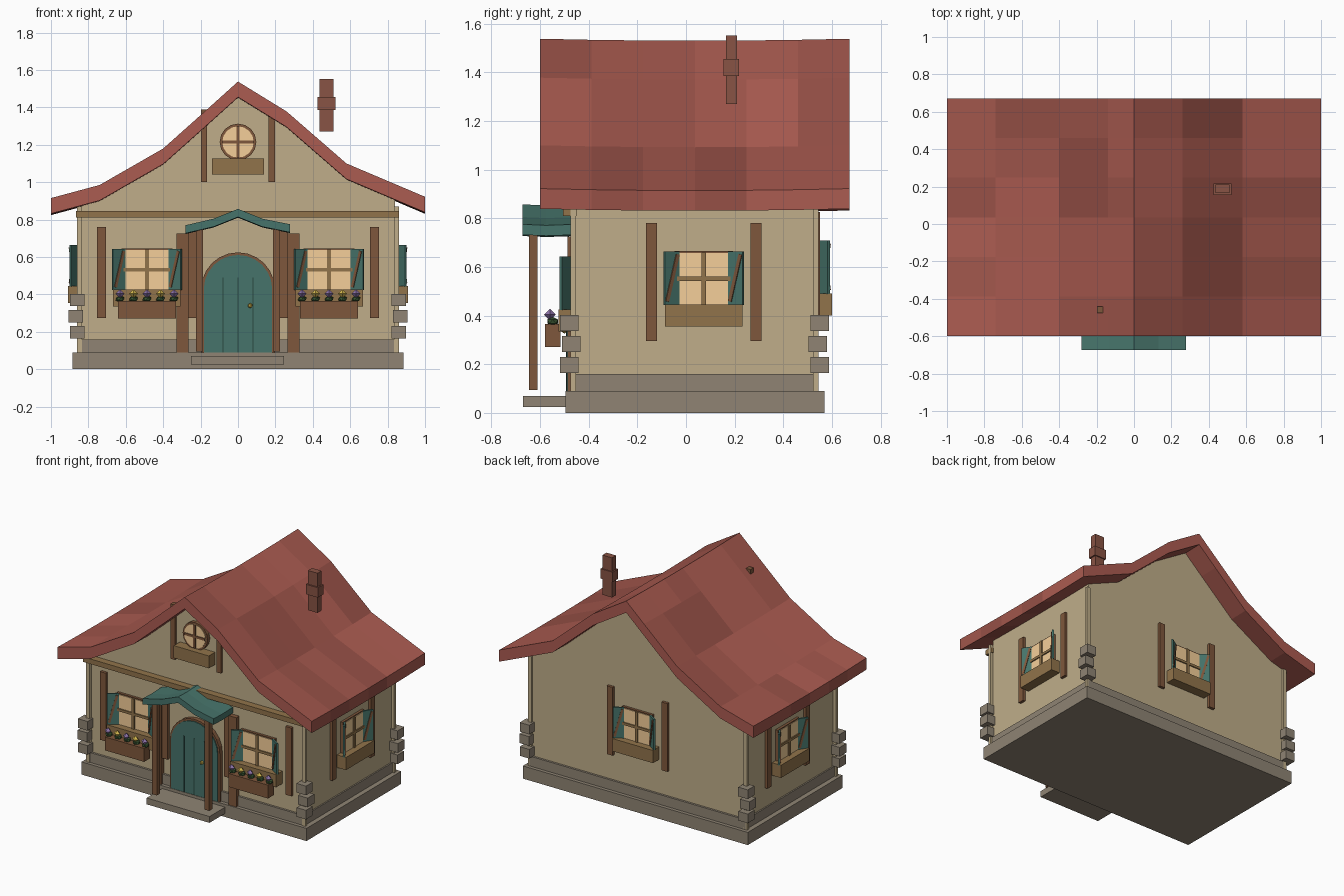
import bpy, bmesh, math, random
from mathutils import Matrix, Vector

if "Cube" in bpy.data.objects:
    bpy.data.objects.remove(bpy.data.objects["Cube"])

random.seed(4)
I = Matrix.Identity(4)
T = lambda x, y, z: Matrix.Translation((x, y, z))
RZ = lambda d: Matrix.Rotation(math.radians(d), 4, 'Z')
RY = lambda d: Matrix.Rotation(math.radians(d), 4, 'Y')


def mat(name, r, g, b):
    m = bpy.data.materials.new(name)
    m.diffuse_color = tuple((c / 255) ** 2.2 for c in (r, g, b)) + (1,)
    m.use_nodes = True
    m.node_tree.nodes["Principled BSDF"].inputs["Base Color"].default_value = m.diffuse_color
    return m


PLASTER = mat("plaster", 190, 172, 136)
STONE = mat("stone", 142, 131, 115)
WOOD = mat("dark_wood", 126, 88, 62)
TAN = mat("tan_wood", 144, 115, 76)
TEAL = mat("teal_paint", 72, 115, 106)
DARKTEAL = mat("dark_teal", 45, 72, 66)
GLASS = mat("warm_glass", 245, 206, 152)
BRICK = mat("brick", 135, 84, 70)
LEAF = mat("leaf", 58, 84, 52)
GOLD = mat("gold", 214, 184, 80)
VIOLET = mat("violet", 142, 116, 170)
ROOF = [mat("roof_a", 170, 92, 82), mat("roof_b", 160, 87, 77), mat("roof_c", 149, 81, 72)]


def finish(name, bm, *mats):
    bmesh.ops.recalc_face_normals(bm, faces=bm.faces)
    me = bpy.data.meshes.new(name)
    bm.to_mesh(me)
    bm.free()
    for m in mats:
        me.materials.append(m)
    ob = bpy.data.objects.new(name, me)
    bpy.context.collection.objects.link(ob)
    return ob


def box(name, x, y, z, m, M=I):
    """Box from (min, max) pairs."""
    bm = bmesh.new()
    c = [(a + b) / 2 for a, b in (x, y, z)]
    s = [abs(b - a) for a, b in (x, y, z)]
    bmesh.ops.create_cube(bm, size=1, matrix=M @ T(*c) @ Matrix.Diagonal((*s, 1)))
    return finish(name, bm, m)


def prism(name, pts, y0, y1, m):
    """Front-view (x, z) outline pushed from y0 to y1."""
    bm = bmesh.new()
    f = bm.faces.new([bm.verts.new((x, y0, z)) for x, z in pts])
    r = bmesh.ops.extrude_face_region(bm, geom=[f])
    bmesh.ops.translate(bm, vec=(0, y1 - y0, 0),
                        verts=[v for v in r["geom"] if isinstance(v, bmesh.types.BMVert)])
    return finish(name, bm, m)


def sheet(name, prof, ys, thick, mats, sag=0):
    """Roof sheet along a profile, with shaded patches and a vertical thickness."""
    bm = bmesh.new()
    mid, half = (ys[0] + ys[-1]) / 2, (ys[-1] - ys[0]) / 2
    g = [[bm.verts.new((x, y, z - sag * (1 - ((y - mid) / half) ** 2))) for y in ys] for x, z in prof]
    for i in range(len(prof) - 1):
        for j in range(len(ys) - 1):
            f = bm.faces.new((g[i][j], g[i + 1][j], g[i + 1][j + 1], g[i][j + 1]))
            f.material_index = random.randrange(len(mats))
    r = bmesh.ops.extrude_face_region(bm, geom=bm.faces[:])
    for e in r["geom"]:
        if isinstance(e, bmesh.types.BMVert):
            e.co.z -= thick
    for f in bm.faces:
        if abs(f.calc_center_median().y - mid) > half - 0.001:
            f.material_index = 0
    return finish(name, bm, *mats)


def arch(w, z0, spring, n=12):
    return [(-w, z0), (w, z0)] + [(w * math.cos(math.pi * i / n), spring + w * math.sin(math.pi * i / n))
                                  for i in range(n + 1)]


# Foundation, base course and gabled walls
box("foundation", (-.885, .885), (-.495, .57), (0, .09), STONE)
box("base_course", (-.85, .85), (-.47, .545), (.09, .16), STONE)
slope = [(-1, .915), (-.74, .985), (-.4, 1.18), (-.14, 1.412), (0, 1.538), (.26, 1.378), (.58, 1.10), (1, .922)]
inner = [(x, z - .075) for x, z in slope[1:-1]]
prism("walls", [(-.84, .09), (-.84, .885)] + inner + [(.84, .915), (.84, .09)], -.455, .53, PLASTER)

# Main roof
sheet("main_roof", slope, [-.6 + 1.272 * i / 6 for i in range(7)], .083, ROOF, .008)

# Corner posts with three stone quoins each
for sx in (-1, 1):
    for y, out in ((-.475, -1), (.545, 1)):
        box("corner_post", (sx * .835, sx * .862), (y, y - out * .022), (.09, .87), PLASTER)
        for k in range(3):
            o = .008 if k == 1 else 0
            box("quoin", (sx * (.822 + o), sx * (.897 + o)), (y + out * (.042 - o), y - out * (.033 + o)),
                (.165 + .086 * k, .23 + .086 * k), STONE)


def window(M, s, z):
    """Window unit on a wall plane: local -y points outwards, z is the sill's bottom."""
    b, t = z + .085, z + .31
    box("window_frame", (-.12 * s, .12 * s), (-.018, .01), (b, t), WOOD, M)
    box("window_glass", (-.11 * s, .11 * s), (-.022, 0), (b + .005, t - .008), GLASS, M)
    box("mullion", (-.01, .01), (-.03, 0), (b, t - .005), TAN, M)
    box("transom", (-.11 * s, .11 * s), (-.03, 0), (z + .187, z + .205), TAN, M)
    box("window_sill", (-.16 * s, .16 * s), (-.07, -.0), (z, z + .09), TAN, M)
    for sx in (-1, 1):
        box("window_timber", (sx * .215 * s - .023, sx * .215 * s + .023), (-.02, .015), (z - .06, z + .425), WOOD, M)
        S = M @ T(sx * .133 * s, -.038, z + .2) @ RZ(-sx * 33)
        box("shutter", (-.035 * s, .035 * s), (-.006, .006), (-.112, .108), TEAL, S)
        box("shutter_brace", (-.008, .008), (-.011, .002), (-.1, .1), WOOD, S @ RY(15))


# Windows on all four walls
fronts = (-.487, .487)
for cx in fronts:
    window(T(cx, -.455, 0), 1.13, .335)
window(T(.84, .073, 0) @ RZ(90), 1, .355)
window(T(-.84, .073, 0) @ RZ(-90), 1, .355)
window(T(0, .53, 0) @ RZ(180), 1, .4)

# Flower boxes with five blooms each
for cx in fronts:
    box("flower_box", (cx - .155, cx + .155), (-.58, -.515), (.27, .365), WOOD)
    for i in range(5):
        x = cx + (i - 2) * .072
        bm = bmesh.new()
        bmesh.ops.create_icosphere(bm, subdivisions=1, radius=.026,
                                   matrix=T(x, -.548, .376) @ Matrix.Diagonal((1, 1, .7, 1)))
        finish("leaves", bm, LEAF)
        bm = bmesh.new()
        bmesh.ops.create_uvsphere(bm, u_segments=4, v_segments=2, radius=.024, matrix=T(x, -.56, .404))
        finish("blossom", bm, GOLD if i % 2 else VIOLET)

# Front beam and timbers beside the door
box("front_beam", (-.865, .86), (-.505, -.45), (.81, .846), TAN)
for sx in (-1, 1):
    box("door_pilaster", (sx * .265, sx * .328), (-.488, -.45), (.09, .725), WOOD)
    box("porch_post", (sx * .187, sx * .225), (-.645, -.61), (.095, .75), WOOD)

# Arched door
prism("door_frame", arch(.197, .085, .428), -.485, -.45, WOOD)
prism("door", arch(.183, .085, .428), -.492, -.46, TEAL)
for x in (-.08, 0, .08):
    box("plank_gap", (x - .003, x + .003), (-.494, -.48), (.09, .49), DARKTEAL)
bm = bmesh.new()
bmesh.ops.create_icosphere(bm, subdivisions=1, radius=.014, matrix=T(.065, -.5, .34))
finish("door_knob", bm, GOLD)

# Porch roof and step
sheet("porch_roof", [(-.28, .77), (-.13, .805), (0, .857), (.13, .805), (.278, .775)],
      [-.673, -.575, -.455], .043, [TEAL], .004)
box("door_step", (-.25, .245), (-.67, -.48), (.025, .07), STONE)

# Round gable window
ring = lambda r: [(r * math.cos(math.tau * i / 16), 1.215 + r * math.sin(math.tau * i / 16)) for i in range(16)]
prism("gable_window_frame", ring(.098), -.482, -.45, WOOD)
prism("gable_window_glass", ring(.084), -.486, -.46, GLASS)
box("gable_mullion", (-.008, .008), (-.492, -.47), (1.133, 1.297), WOOD)
box("gable_transom", (-.082, .082), (-.492, -.47), (1.207, 1.223), WOOD)
box("gable_sill", (-.138, .138), (-.525, -.45), (1.04, 1.128), TAN)
for x, top in ((-.182, 1.39), (.18, 1.36)):
    box("gable_timber", (x - .017, x + .017), (-.475, -.44), (1, top), WOOD)

# Chimney
box("chimney", (.435, .51), (.165, .21), (1.27, 1.552), BRICK)
box("chimney_band", (.425, .52), (.155, .217), (1.385, 1.455), BRICK)
